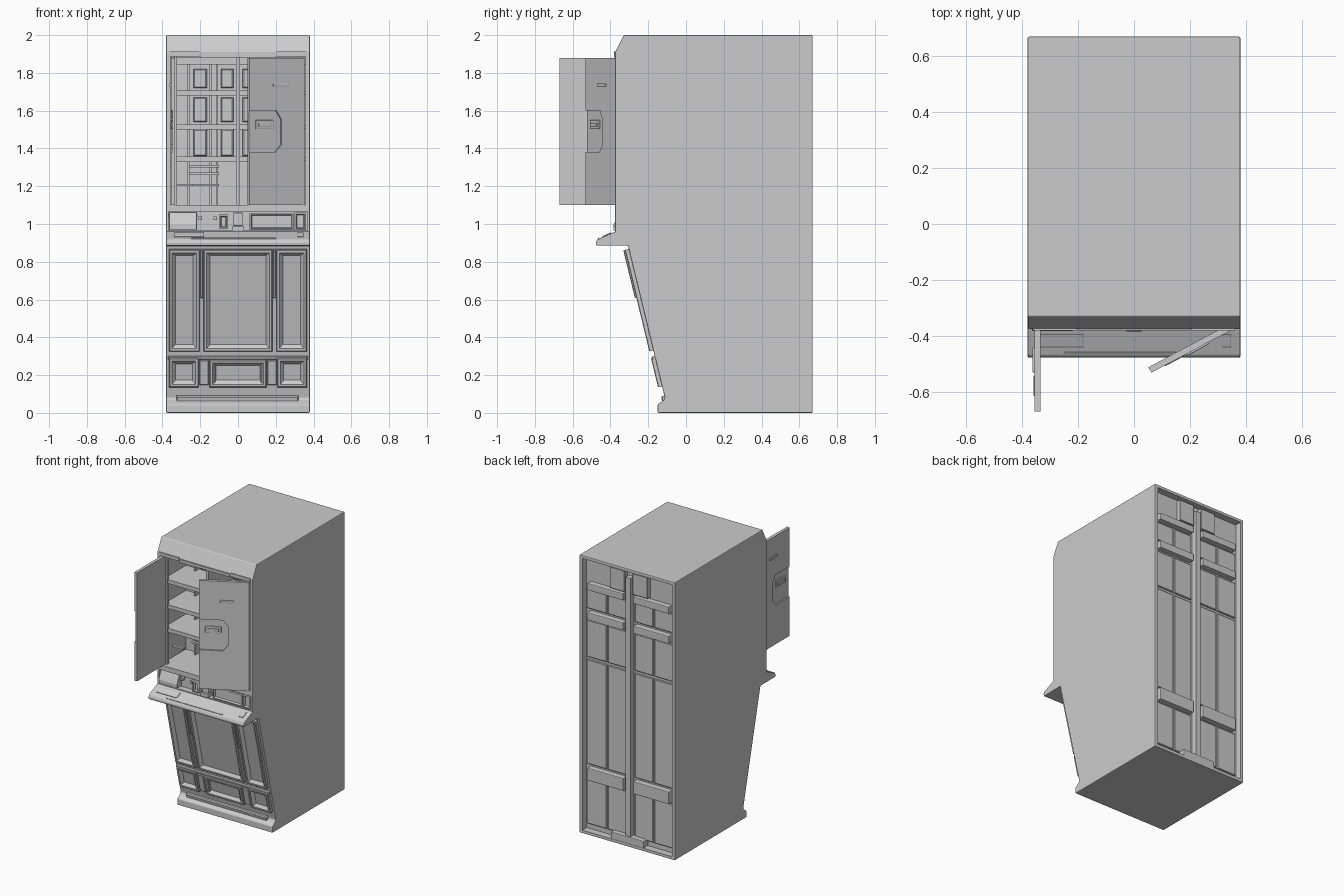
import bpy, bmesh, math
from mathutils import Matrix, Vector


def mesh(name, verts, faces, bevel=0.0):
    bm = bmesh.new()
    vs = [bm.verts.new(v) for v in verts]
    for f in faces:
        bm.faces.new([vs[i] for i in f])
    bmesh.ops.recalc_face_normals(bm, faces=bm.faces)
    me = bpy.data.meshes.new(name)
    bm.to_mesh(me)
    bm.free()
    ob = bpy.data.objects.new(name, me)
    bpy.context.collection.objects.link(ob)
    if bevel:
        m = ob.modifiers.new("bevel", 'BEVEL')
        m.width, m.segments = bevel, 2
    return ob


def extrude(name, pts, a, b, axis, bevel=0.0):
    """Extrude an outline along x (points are y,z) or along y (points are x,z)."""
    def place(p, t):
        return (t, p[0], p[1]) if axis == 'x' else (p[0], t, p[1])
    n = len(pts)
    verts = [place(p, t) for t in (a, b) for p in pts]
    faces = [list(range(n)), list(range(n, 2 * n))]
    faces += [(i, (i + 1) % n, n + (i + 1) % n, n + i) for i in range(n)]
    return mesh(name, verts, faces, bevel)


def box(name, x0, x1, y0, y1, z0, z1, bevel=0.0):
    return extrude(name, [(y0, z0), (y1, z0), (y1, z1), (y0, z1)], x0, x1, 'x', bevel)


def panel(name, place, x0, x1, z0, z1, rings):
    """Stack of rectangular rings (inset, height) on a surface: raised frames and trays."""
    verts, faces = [], []
    for d, h in rings:
        verts += [place(x, z, h) for x, z in
                  ((x0 + d, z0 + d), (x1 - d, z0 + d), (x1 - d, z1 - d), (x0 + d, z1 - d))]
    for r in range(len(rings) - 1):
        faces += [(4 * r + i, 4 * r + (i + 1) % 4, 4 * r + 4 + (i + 1) % 4, 4 * r + 4 + i)
                  for i in range(4)]
    faces += [(0, 1, 2, 3), tuple(range(len(verts) - 4, len(verts)))]
    return mesh(name, verts, faces)


def cut(ob, cutter):
    m = ob.modifiers.new("cut", 'BOOLEAN')
    m.object, m.operation, m.solver = cutter, 'DIFFERENCE', 'EXACT'
    cutter.hide_render = True
    cutter.hide_set(True)


# Surfaces that carry detail: sloped lower front, upper ledge, back wall
def slope(x, z, h):
    return (x, -0.307 + (0.885 - z) * 0.242 - 0.97 * h, z - 0.24 * h)


def ledge_top(x, y, h):
    return (x, y - 0.4 * h, 0.955 - (-0.385 - y) * 0.44 + 0.9 * h)


def back_wall(x, z, h):
    return (x, 0.62 + h, z)


def bay_wall(x, z, h):
    return (x, -0.08 - h, z)


def band_wall(x, z, h):
    return (x, -0.33 - h, z)


# Cabinet body with compartment, control band and back recess cut out
profile = [(0.67, 0), (0.67, 2), (-0.33, 2), (-0.375, 1.91), (-0.375, 0.96), (-0.37, 0.885),
           (-0.307, 0.885), (-0.112, 0.08), (-0.118, 0.068), (-0.15, 0.045), (-0.15, 0)]
cabinet = extrude("cabinet_body", profile, -0.38, 0.38, 'x', 0.005)
for nm, dims in (("bay_cutter", (-0.358, 0.358, -0.5, -0.08, 1.10, 1.89)),
                 ("band_cutter", (-0.367, 0.367, -0.5, -0.33, 0.965, 1.065)),
                 ("back_cutter", (-0.357, 0.357, 0.62, 0.8, 0.022, 1.978))):
    cut(cabinet, box(nm, *dims))

# Header trim above the doors
box("header_trim", -0.2, 0.2, -0.381, -0.36, 1.882, 1.902)
for s in (-1, 1):
    x = sorted((s * 0.205, s * 0.362))
    box("header_end", *x, -0.381, -0.36, 1.888, 1.912)

# Compartment shelves, divider, rails and back wall plates
box("centre_post", -0.01, 0.01, -0.35, -0.08, 1.10, 1.89)
for s in (-1, 1):
    def mx(a, b):
        return sorted((s * a, s * b))
    for z in (1.695, 1.515, 1.345):
        box("shelf", *mx(0.01, 0.358), -0.33, -0.08, z - 0.012, z + 0.008)
        box("shelf_lip", *mx(0.01, 0.33), -0.336, -0.328, z - 0.016, z + 0.012)
    box("side_rail", *mx(0.322, 0.335), -0.345, -0.325, 1.10, 1.89)
    box("top_rail", *mx(0.01, 0.358), -0.2, -0.18, 1.845, 1.885)
    raised = [(0, 0), (0, 0.02), (0.006, 0.025)]
    for z0, z1 in ((1.72, 1.82), (1.54, 1.67), (1.36, 1.50)):
        panel("bay_plate", bay_wall, *mx(0.165, 0.235), z0, z1, raised)
        panel("bay_plate", bay_wall, *mx(0.025, 0.09), z0, z1, raised)
    for a in (0.105, 0.14, 0.255):
        box("bay_strut", *mx(a, a + 0.012), -0.12, -0.08, 1.10, 1.87)
    for z in (1.20, 1.26, 1.30):
        box("bay_bar", *mx(0.1, 0.26), -0.16, -0.14, z, z + 0.012)
    box("bay_bracket", *mx(0.24, 0.33), -0.28, -0.26, 1.20, 1.212)

# Front control band
frame = [(0, 0), (0, 0.042), (0.008, 0.045), (0.013, 0.03)]
panel("display_frame", band_wall, 0.06, 0.295, 0.968, 1.058, frame)
panel("side_socket", band_wall, 0.3, 0.36, 0.968, 1.06, frame)
panel("card_slot", band_wall, -0.1, -0.052, 0.975, 1.05, frame)
extrude("keypad_tray", [(-0.33, 0.968), (-0.383, 0.968), (-0.383, 0.995), (-0.355, 1.062),
                        (-0.33, 1.062)], -0.364, -0.218, 'x', 0.004)
box("centre_latch", -0.03, 0.03, -0.384, -0.33, 0.965, 0.99, 0.004)
box("latch_plate", -0.025, 0.025, -0.37, -0.33, 0.99, 1.06, 0.003)
for x in (-0.2, -0.12):
    box("band_peg", x - 0.01, x + 0.01, -0.365, -0.33, 1.02, 1.04, 0.004)

# Protruding ledge with inset plates
extrude("ledge", [(-0.3, 0.885), (-0.475, 0.885), (-0.478, 0.90), (-0.47, 0.918),
                  (-0.385, 0.955), (-0.36, 0.965), (-0.3, 0.965)], -0.38, 0.38, 'x', 0.004)
low = [(0, -0.005), (0, 0.004), (0.004, 0.006)]
panel("ledge_plate", ledge_top, -0.34, -0.18, -0.44, -0.395, low)
panel("ledge_button", ledge_top, 0.315, 0.347, -0.44, -0.395, low)
panel("ledge_strip", ledge_top, -0.25, 0.2, -0.464, -0.458, low)

# Lower sloped front: framed trays, grips and base bar
tray = [(0, -0.004), (0, 0.018), (0.004, 0.022), (0.016, 0.022), (0.034, 0.004)]
for x0, x1 in ((-0.365, -0.203), (-0.182, 0.182), (0.203, 0.365)):
    panel("lower_panel", slope, x0, x1, 0.33, 0.868, tray)
for x0, x1 in ((-0.365, -0.208), (0.208, 0.365)):
    panel("base_panel", slope, x0, x1, 0.14, 0.295, tray)
panel("base_panel_centre", slope, -0.15, 0.15, 0.14, 0.285, tray)
flat = [(0, -0.004), (0, 0.012), (0.003, 0.015)]
panel("cross_rail", slope, -0.37, 0.37, 0.285, 0.302, flat)
panel("kick_bar", slope, -0.325, 0.32, 0.05, 0.092, [(0, -0.02), (0, 0.012), (0.006, 0.018)])
for s in (-1, 1):
    panel("grip", slope, *sorted((s * 0.186, s * 0.199)), 0.615, 0.868,
          [(0, -0.004), (0, 0.026), (0.003, 0.03)])
    panel("base_rib", slope, *sorted((s * 0.12, s * 0.13)), 0.145, 0.275, flat)
    panel("base_post", slope, *sorted((s * 0.155, s * 0.203)), 0.15, 0.28, flat)


# Doors: backing plate, notched front skin, slot handle and latch
def door(side, hinge, angle):
    d = -side
    outline = [(0, 1.1), (0.33, 1.1), (0.33, 1.38), (0.175, 1.38), (0.14, 1.42),
               (0.14, 1.555), (0.17, 1.6), (0.33, 1.6), (0.33, 1.88), (0, 1.88)]
    x = [sorted((d * a, d * b)) for a, b in ((0, 0.33), (0.1, 0.19), (0.185, 0.29), (0.2, 0.275))]
    parts = [box("door_back", *x[0], -0.001, 0.011, 1.1, 1.88),
             extrude("door_skin", [(d * s, z) for s, z in outline], -0.011, 0, 'y'),
             box("door_slot", *x[1], -0.018, -0.005, 1.727, 1.745, 0.003),
             box("door_latch", *x[2], -0.008, 0.002, 1.502, 1.55, 0.003),
             box("door_latch_bar", *x[3], -0.014, -0.004, 1.515, 1.535, 0.003)]
    m = Matrix.Translation(Vector(hinge)) @ Matrix.Rotation(math.radians(angle), 4, 'Z')
    for p in parts:
        p.matrix_world = m


door(1, (0.348, -0.367, 0), 28)
door(-1, (-0.345, -0.341, 0), -90)

# Back: central cable column, plates, shelves of vents, top and bottom housings
box("back_column", -0.02, 0.02, 0.61, 0.66, 0.03, 1.93)
plate = [(0, -0.004), (0, 0.008), (0.004, 0.011)]
for s in (-1, 1):
    for z0, z1 in ((0.06, 0.375), (0.49, 1.24), (1.26, 1.525), (1.61, 1.745)):
        for a, b in ((0.035, 0.18), (0.19, 0.345)):
            panel("back_plate", back_wall, *sorted((s * a, s * b)), z0, z1, plate)
    for z0, z1 in ((0.385, 0.475), (1.54, 1.595), (1.755, 1.805)):
        box("back_vent", *sorted((s * 0.04, s * 0.325)), 0.61, 0.66, z0, z1, 0.005)
    panel("back_top_housing", back_wall, *sorted((s * 0.03, s * 0.15)), 1.815, 1.97,
          [(0, -0.004), (0, 0.03), (0.004, 0.034)])
box("back_bottom_housing", -0.13, 0.13, 0.61, 0.668, 0.012, 0.07, 0.004)
